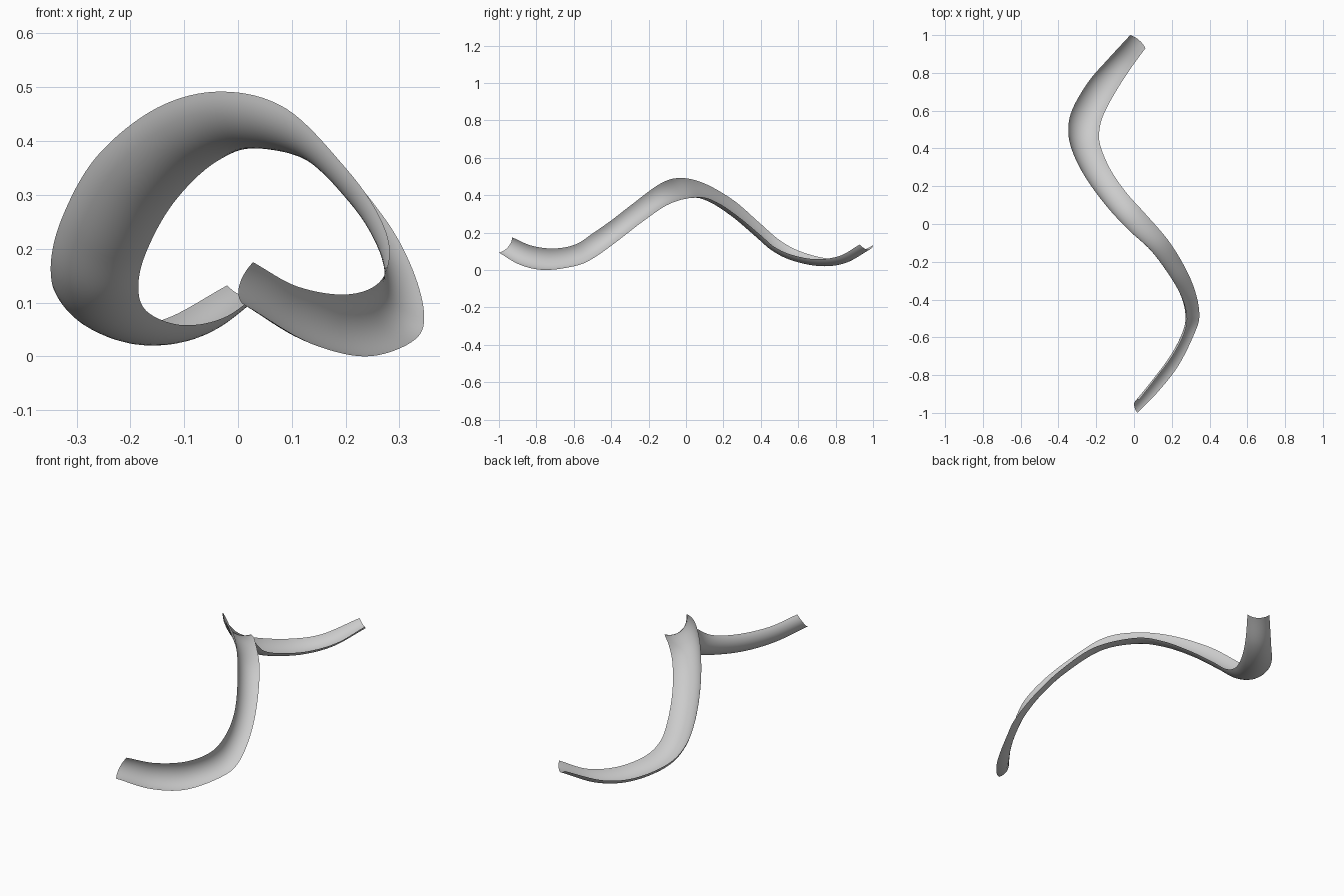
import bpy, bmesh, math
from mathutils import Vector

default_cube = bpy.data.objects.get("Cube")
if default_cube:
    bpy.data.objects.remove(default_cube, do_unlink=True)

# Stations along the chute: right rim point, then left rim point
STATIONS = [
    (.018, -1, .093, .028, -.93, .175),
    (.13, -.885, .027, .11, -.825, .13),
    (.235, -.75, 0, .2, -.705, .115),
    (.32, -.58, .025, .262, -.59, .137),
    (.346, -.485, .07, .282, -.5, .195),
    (.325, -.36, .16, .26, -.4, .265),
    (.27, -.23, .26, .2, -.29, .35),
    (.18, -.085, .355, .09, -.14, .46),
    (.05, .065, .39, -.03, -.03, .492),
    (-.04, .165, .362, -.15, .1, .462),
    (-.12, .28, .285, -.262, .255, .372),
    (-.172, .395, .19, -.328, .39, .255),
    (-.185, .475, .122, -.348, .5, .16),
    (-.165, .57, .08, -.325, .61, .1),
    (-.1, .695, .058, -.24, .755, .062),
    (-.02, .82, .075, -.14, .87, .068),
    (.06, .93, .137, -.02, 1, .132),
]
STEPS = 8          # rows between stations
ARC_FACES = 16     # faces across the trough
SAG = .26          # trough depth as a share of its width


def smooth_path(points):
    """Interpolate the points with a Catmull-Rom spline."""
    padded = [2 * points[0] - points[1], *points, 2 * points[-1] - points[-2]]
    path = []
    for a, b, c, d in zip(padded, padded[1:], padded[2:], padded[3:]):
        for step in range(STEPS):
            t = step / STEPS
            path.append((2 * b + (c - a) * t
                         + (2 * a - 5 * b + 4 * c - d) * t ** 2
                         + (3 * b - a - 3 * c + d) * t ** 3) / 2)
    return path + [points[-1]]


def trough_section(left, right, tangent):
    """Circular arc from rim to rim, bulging below the chord."""
    chord = right - left
    width = chord.length
    down = tangent.cross(chord).normalized()
    half_angle = 2 * math.atan(2 * SAG)
    radius = width / (2 * math.sin(half_angle))
    middle = (left + right) / 2
    section = []
    for i in range(ARC_FACES + 1):
        angle = half_angle * (2 * i / ARC_FACES - 1)
        along = radius * math.sin(angle)
        depth = radius * (math.cos(angle) - math.cos(half_angle))
        section.append(middle + chord / width * along + down * depth)
    return section


# Winding open chute, lofted between its two rims
right_rim = smooth_path([Vector(s[:3]) for s in STATIONS])
left_rim = smooth_path([Vector(s[3:]) for s in STATIONS])
centre = [(a + b) / 2 for a, b in zip(left_rim, right_rim)]
last = len(centre) - 1

bm = bmesh.new()
rows = []
for i, (left, right) in enumerate(zip(left_rim, right_rim)):
    tangent = centre[min(i + 1, last)] - centre[max(i - 1, 0)]
    rows.append([bm.verts.new(p) for p in trough_section(left, right, tangent)])
for row, following in zip(rows, rows[1:]):
    for j in range(ARC_FACES):
        bm.faces.new((row[j], row[j + 1], following[j + 1], following[j]))

mesh = bpy.data.meshes.new("winding_chute")
bm.to_mesh(mesh)
bm.free()
chute = bpy.data.objects.new("winding_chute", mesh)
bpy.context.collection.objects.link(chute)

# Plain grey finish
grey = bpy.data.materials.new("light_grey")
grey.use_nodes = True
colour = (.6, .6, .6, 1)
grey.diffuse_color = colour
grey.node_tree.nodes["Principled BSDF"].inputs["Base Color"].default_value = colour
mesh.materials.append(grey)

bpy.context.view_layer.objects.active = chute
chute.select_set(True)
bpy.ops.object.shade_smooth()
